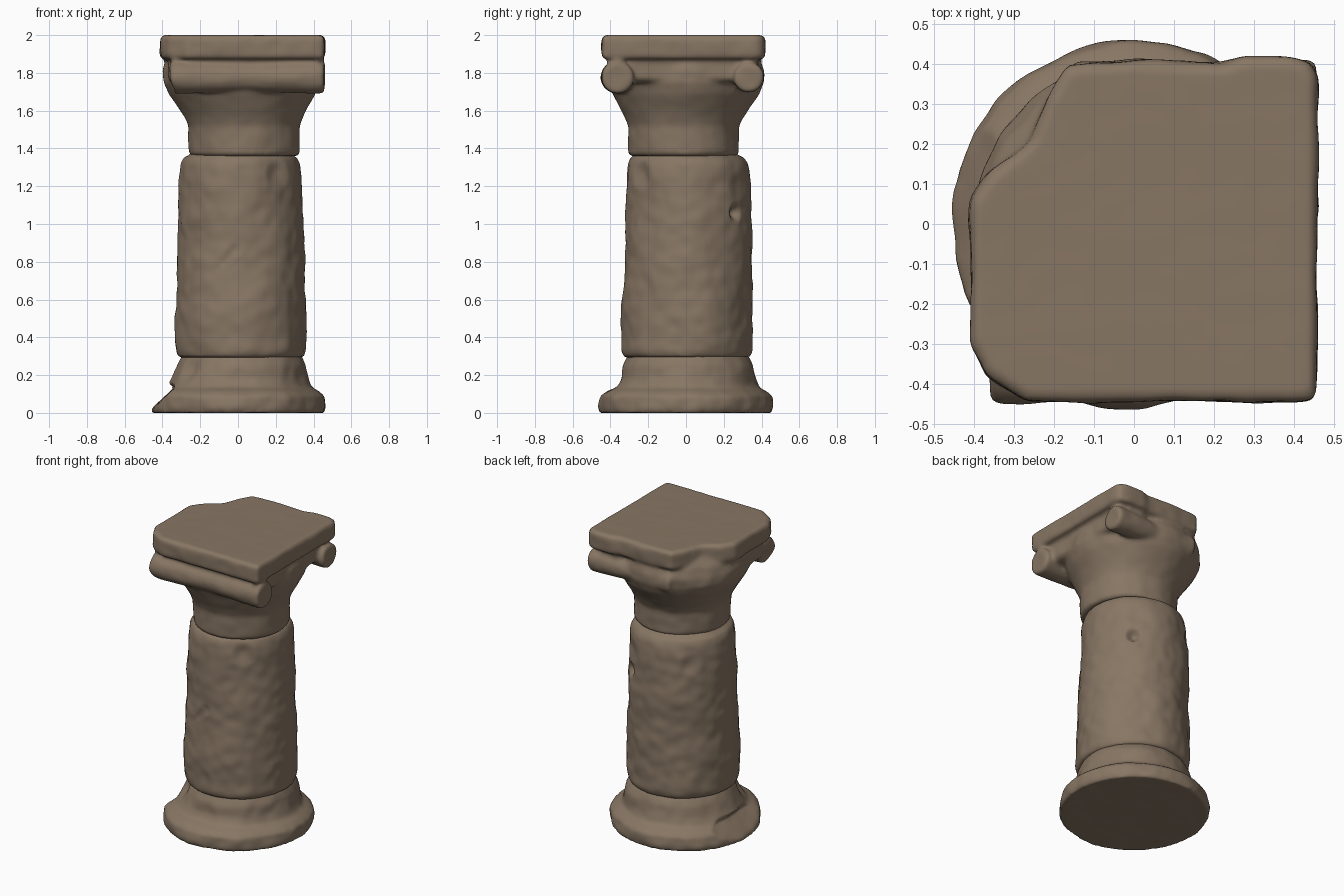
import bpy, bmesh, math
from mathutils import Vector, Matrix, noise

if "Cube" in bpy.data.objects:
    bpy.data.objects.remove(bpy.data.objects["Cube"])

stone = bpy.data.materials.new("weathered brown stone")
stone.diffuse_color = (0.245, 0.182, 0.127, 1)
stone.use_nodes = True
stone.node_tree.nodes["Principled BSDF"].inputs["Base Color"].default_value = stone.diffuse_color


def lathe(bm, profile, sides=72, matrix=Matrix()):
    """Closed turned solid; profile rows are (z, radius, centre x, centre y)."""
    rings = []
    for z, r, cx, cy in profile:
        rings.append([bm.verts.new(matrix @ Vector((
            cx + r * math.cos(math.tau * i / sides),
            cy + r * math.sin(math.tau * i / sides), z))) for i in range(sides)])
    for a, b in zip(rings, rings[1:]):
        for i in range(sides):
            j = (i + 1) % sides
            bm.faces.new((a[i], a[j], b[j], b[i]))
    bm.faces.new(rings[0][::-1])
    bm.faces.new(rings[-1])


def slab(bm, outline, z0, z1, scale, bevel):
    """Rounded plate from a plan outline."""
    part = bmesh.new()
    low = [part.verts.new((x * scale, y * scale, z0)) for x, y in outline]
    face = part.faces.new(low)
    ext = bmesh.ops.extrude_face_region(part, geom=[face])["geom"]
    for v in ext:
        if isinstance(v, bmesh.types.BMVert):
            v.co.z = z1
    bmesh.ops.recalc_face_normals(part, faces=part.faces)
    rim = [e for e in part.edges if abs(e.verts[0].co.z - e.verts[1].co.z) < 1e-4]
    bmesh.ops.bevel(part, geom=rim, offset=bevel, segments=3, profile=0.5, affect='EDGES')
    mesh = bpy.data.meshes.new("tmp")
    part.to_mesh(mesh)
    part.free()
    bm.from_mesh(mesh)
    bpy.data.meshes.remove(mesh)


def weather(name, bm, rough, hidden, dents=(), shape=None):
    """Fuse pieces with a voxel remesh, soften, roughen, dent and drop hidden caps."""
    bmesh.ops.recalc_face_normals(bm, faces=bm.faces)
    mesh = bpy.data.meshes.new(name)
    bm.to_mesh(mesh)
    bm.free()
    ob = bpy.data.objects.new(name, mesh)
    bpy.context.collection.objects.link(ob)
    mod = ob.modifiers.new("fuse", 'REMESH')
    mod.mode = 'VOXEL'
    mod.voxel_size = 0.0125
    dg = bpy.context.evaluated_depsgraph_get()
    fused = bpy.data.meshes.new_from_object(ob.evaluated_get(dg))
    ob.modifiers.clear()
    ob.data = fused
    bpy.data.meshes.remove(mesh)
    fused.name = name

    bm = bmesh.new()
    bm.from_mesh(fused)
    if shape:
        for v in bm.verts:
            shape(v.co)
    for _ in range(3):
        bmesh.ops.smooth_vert(bm, verts=bm.verts, factor=0.5,
                              use_axis_x=True, use_axis_y=True, use_axis_z=True)
    bm.normal_update()
    moves = []
    for v in bm.verts:
        n = v.normal.copy()
        amount = rough * (noise.noise(v.co * 5) + 0.5 * noise.noise(v.co * 14))
        amount *= 1 - 0.85 * abs(n.z)
        move = n * amount
        for p, radius, depth in dents:
            d = (v.co - Vector(p)).length / radius
            if d < 1:
                move -= Vector((n.x, n.y, 0)) * depth * (1 - d * d) ** 2
        moves.append(move)
    for v, m in zip(bm.verts, moves):
        v.co += m
    bm.normal_update()
    caps = [f for f in bm.faces if abs(f.normal.z) > 0.9
            and f.calc_center_median().xy.length < 0.25
            and any(abs(f.calc_center_median().z - z) < 0.03 for z in hidden)]
    bmesh.ops.delete(bm, geom=caps, context='FACES')
    for f in bm.faces:
        f.smooth = True
    bm.to_mesh(fused)
    bm.free()
    fused.materials.clear()
    fused.materials.append(stone)
    return ob


# Base: round foot with a flared collar, worn to a slope on the left
def worn_left(co):
    if co.z < 0.15:
        co.x = max(co.x, min(-0.46 + max(co.z - 0.02, 0) * 1.1, -0.34))


bm = bmesh.new()
lathe(bm, [(0.0, 0.455, 0, 0), (0.03, 0.462, 0, 0), (0.09, 0.455, 0, 0),
           (0.115, 0.425, 0, 0), (0.135, 0.382, 0.005, 0.005),
           (0.18, 0.36, 0.01, 0.01), (0.25, 0.345, 0.02, 0.012),
           (0.28, 0.33, 0.02, 0.012), (0.32, 0.305, 0.02, 0.01)])
weather("column_base", bm, 0.014, [0.32],
        [((-0.27, -0.22, 0.24), 0.1, 0.03), ((0.0, -0.4, 0.16), 0.12, 0.012)], worn_left)

# Shaft: slightly tapering drum with rounded rims, a gouge and a hole
bm = bmesh.new()
lathe(bm, [(0.29, 0.30, 0.015, 0.005), (0.298, 0.335, 0.015, 0.005),
           (0.33, 0.346, 0.015, 0.005), (0.6, 0.343, 0.015, 0.008),
           (1.0, 0.333, 0.012, 0.015), (1.25, 0.325, 0.012, 0.015),
           (1.32, 0.315, 0.012, 0.014), (1.352, 0.30, 0.012, 0.01),
           (1.37, 0.265, 0.015, 0.0), (1.39, 0.262, 0.02, 0.0)])
gouge = [((-0.12 + 0.1 * t, -0.335, 0.77 + 0.09 * t), 0.045, 0.012)
         for t in (0, 0.33, 0.66, 1)]
weather("column_shaft", bm, 0.012, [0.29, 1.39],
        gouge + [((0.23, 0.265, 1.06), 0.055, 0.045), ((0.2, 0.28, 1.2), 0.09, 0.015),
                 ((0.22, -0.25, 1.26), 0.09, 0.02), ((-0.22, 0.26, 1.2), 0.08, 0.015)])

# Capital: bell, cushion, scroll rolls and broken top plate fused together
plan = [(-0.41, -0.30), (-0.37, -0.38), (-0.27, -0.445), (0.445, -0.445),
        (0.46, -0.43), (0.46, 0.37), (0.44, 0.405), (0.39, 0.42), (0.28, 0.42),
        (0.22, 0.40), (0.0, 0.41), (-0.17, 0.40), (-0.22, 0.31), (-0.26, 0.21),
        (-0.36, 0.13), (-0.41, 0.06)]
bm = bmesh.new()
lathe(bm, [(1.36, 0.28, 0.033, -0.012), (1.375, 0.294, 0.033, -0.012),
           (1.52, 0.297, 0.033, -0.012), (1.57, 0.318, 0.03, -0.01),
           (1.63, 0.352, 0.025, -0.005), (1.69, 0.388, 0.02, 0.0),
           (1.75, 0.412, 0.015, 0.0), (1.81, 0.415, 0.015, 0.0),
           (1.87, 0.395, 0.015, 0.0), (1.93, 0.35, 0.015, 0.0)])
slab(bm, plan, 1.75, 1.92, 0.90, 0.03)
slab(bm, plan, 1.873, 2.0, 1.0, 0.022)


def scroll_roll(x0, x1, y, r):
    mid = (x0 + x1) / 2
    turn = Matrix.Translation((0, y, 1.776)) @ Matrix.Rotation(math.pi / 2, 4, 'Y')
    lathe(bm, [(x0, r * 0.85, 0, 0), (x0 + 0.02, r, 0, 0), (x0 + 0.15, r * 0.97, 0, 0),
               (mid, r * 0.85, 0, 0), (x1 - 0.15, r * 0.97, 0, 0),
               (x1 - 0.015, r, 0, 0), (x1, r * 0.9, 0, 0)], 32, turn)


scroll_roll(-0.36, 0.46, -0.363, 0.087)
scroll_roll(-0.16, 0.455, 0.332, 0.08)
weather("column_capital", bm, 0.008, [1.36],
        [((-0.36, -0.36, 1.72), 0.1, 0.03), ((-0.32, 0.3, 1.84), 0.1, 0.015)])
